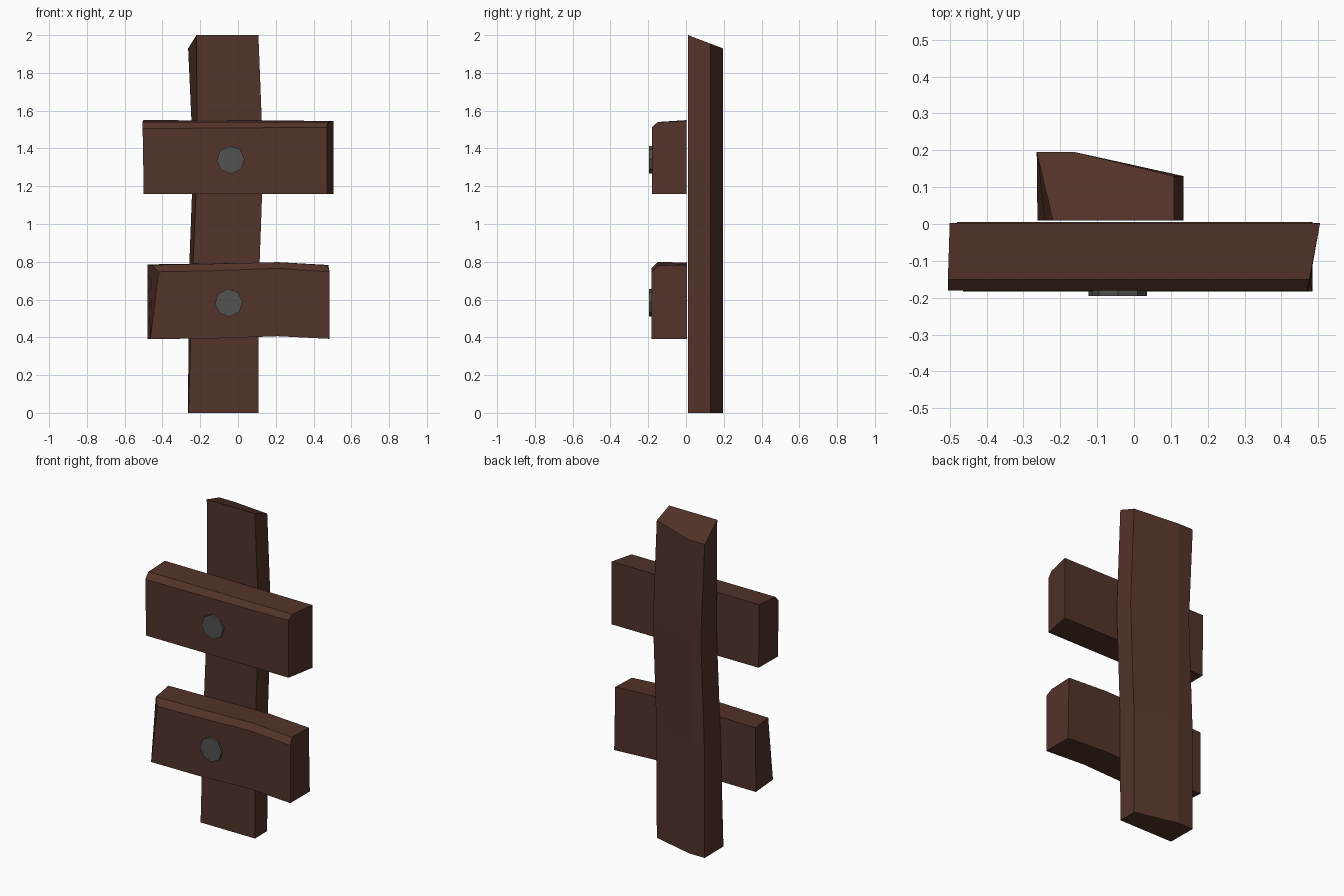
import bpy, bmesh
from math import sin, cos, pi

if "Cube" in bpy.data.objects:
    bpy.data.objects.remove(bpy.data.objects["Cube"])


def material(name, color):
    m = bpy.data.materials.new(name)
    m.diffuse_color = (*color, 1)
    m.use_nodes = True
    m.node_tree.nodes["Principled BSDF"].inputs["Base Color"].default_value = m.diffuse_color
    return m


wood = material("dark_wood", (0.085, 0.033, 0.023))
iron = material("bolt_iron", (0.085, 0.085, 0.085))


def loft(name, rings, mat):
    """Skin a list of equal-length rings and cap both ends."""
    bm = bmesh.new()
    loops = [[bm.verts.new(p) for p in ring] for ring in rings]
    n = len(loops[0])
    for a, b in zip(loops, loops[1:]):
        for i in range(n):
            j = (i + 1) % n
            bm.faces.new((a[i], a[j], b[j], b[i]))
    bm.faces.new(loops[0])
    bm.faces.new(loops[-1])
    bmesh.ops.recalc_face_normals(bm, faces=bm.faces)
    mesh = bpy.data.meshes.new(name)
    bm.to_mesh(mesh)
    bm.free()
    mesh.materials.append(mat)
    obj = bpy.data.objects.new(name, mesh)
    bpy.context.collection.objects.link(obj)


# Crooked five-sided post with a top that slopes to the back
def post_ring(z, front_left, back_left, right, drop=0.0):
    pts = [(front_left, 0.01), (right, 0.01), (right, 0.13),
           (-0.16, 0.195), (back_left, 0.195)]
    return [(x, y, z - drop * (y - 0.01) / 0.185) for x, y in pts]


loft("post", [
    post_ring(0.00, -0.262, -0.264, 0.108),
    post_ring(0.67, -0.243, -0.262, 0.110),
    post_ring(1.34, -0.215, -0.237, 0.134),
    post_ring(2.00, -0.220, -0.264, 0.108, 0.07),
], wood)


# Board sections run bottom back, bottom front, front, chamfer, top back
def board_ring(xs, zs, ys):
    return list(zip(xs, ys, zs))


# Straight upper board
upper_y = (0.003, -0.181, -0.181, -0.150, 0.003)
loft("upper_board", [
    board_ring((-0.497, -0.499, -0.505, -0.505, -0.500),
               (1.16, 1.16, 1.505, 1.54, 1.55), upper_y),
    board_ring((0.505, 0.472, 0.470, 0.476, 0.505),
               (1.16, 1.16, 1.512, 1.54, 1.546), upper_y),
], wood)

# Slightly bent lower board
lower_y = (0.006, -0.183, -0.183, -0.150, 0.006)
loft("lower_board", [
    board_ring((-0.480, -0.464, -0.420, -0.455, -0.478),
               (0.392, 0.392, 0.747, 0.783, 0.786), lower_y),
    board_ring([-0.15] * 5, (0.393, 0.393, 0.752, 0.789, 0.791), lower_y),
    board_ring([0.21] * 5, (0.406, 0.406, 0.765, 0.798, 0.797), lower_y),
    board_ring((0.485, 0.485, 0.485, 0.473, 0.478),
               (0.392, 0.392, 0.747, 0.781, 0.783), lower_y),
], wood)

# Octagonal bolt heads
for name, cx, cz in (("upper_bolt", -0.039, 1.34), ("lower_bolt", -0.049, 0.583)):
    loft(name, [[(cx + 0.074 * cos(i * pi / 4 + 0.06), y,
                  cz + 0.074 * sin(i * pi / 4 + 0.06)) for i in range(8)]
                for y in (-0.195, -0.17)], iron)
